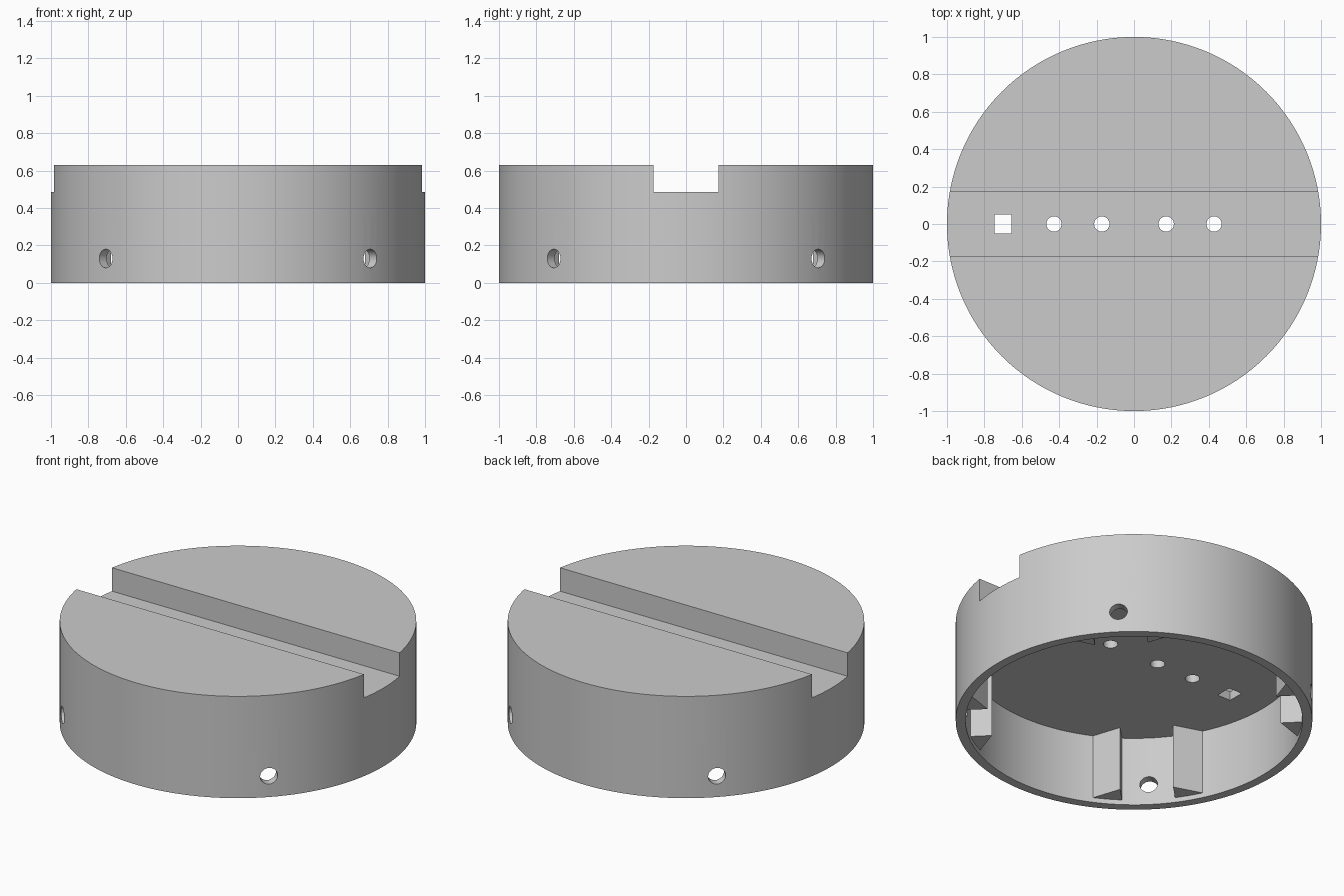
import bpy, bmesh, math
from mathutils import Matrix, Vector

default = bpy.data.objects.get("Cube")
if default:
    bpy.data.objects.remove(default, do_unlink=True)

HEIGHT, CEILING, SLOT_FLOOR = 0.63, 0.43, 0.485
INNER_R, SLOT_HALF = 0.945, 0.174

grey = bpy.data.materials.new("plain grey")
grey.use_nodes = True
grey.diffuse_color = (0.6, 0.6, 0.6, 1)
grey.node_tree.nodes["Principled BSDF"].inputs["Base Color"].default_value = grey.diffuse_color


def to_object(name, bm):
    bmesh.ops.recalc_face_normals(bm, faces=bm.faces)
    mesh = bpy.data.meshes.new(name)
    bm.to_mesh(mesh)
    bm.free()
    mesh.materials.append(grey)
    obj = bpy.data.objects.new(name, mesh)
    bpy.context.collection.objects.link(obj)
    return obj


def cylinder(name, radius, z0, z1, segments, place=Matrix()):
    bm = bmesh.new()
    mid = Matrix.Translation((0, 0, (z0 + z1) / 2))
    bmesh.ops.create_cone(bm, cap_ends=True, segments=segments, radius1=radius,
                          radius2=radius, depth=z1 - z0, matrix=place @ mid)
    return to_object(name, bm)


def box(name, center, size):
    bm = bmesh.new()
    bmesh.ops.create_cube(bm, size=1, matrix=Matrix.Translation(center) @ Matrix.Diagonal((*size, 1)))
    return to_object(name, bm)


def prism(name, outline, z0, z1, turn):
    bm = bmesh.new()
    face = bm.faces.new([bm.verts.new((x, y, z0)) for x, y in outline])
    top = bmesh.ops.extrude_face_region(bm, geom=[face])["geom"]
    bmesh.ops.translate(bm, vec=Vector((0, 0, z1 - z0)),
                        verts=[v for v in top if isinstance(v, bmesh.types.BMVert)])
    bmesh.ops.rotate(bm, verts=bm.verts, matrix=Matrix.Rotation(turn, 3, "Z"))
    return to_object(name, bm)


def activate(obj):
    bpy.ops.object.select_all(action="DESELECT")
    obj.select_set(True)
    bpy.context.view_layer.objects.active = obj


def cut(obj, cutter):
    activate(obj)
    mod = obj.modifiers.new("cut", "BOOLEAN")
    mod.operation = "DIFFERENCE"
    mod.solver = "EXACT"
    mod.object = cutter
    bpy.ops.object.modifier_apply(modifier=mod.name)
    bpy.data.objects.remove(cutter, do_unlink=True)


# Round housing, open below, with a straight slot across the top
housing = cylinder("housing", 1, 0, HEIGHT, 128)
cut(housing, cylinder("cavity", INNER_R, -0.2, CEILING, 128))
cut(housing, box("slot", (0, 0, SLOT_FLOOR + 0.25), (2.4, 2 * SLOT_HALF, 0.5)))

# Four round holes and one rectangular hole through the slot floor
for x in (-0.428, -0.172, 0.172, 0.428):
    cut(housing, cylinder("pin_hole", 0.041, 0.35, 0.55, 32, Matrix.Translation((x, 0, 0))))
cut(housing, box("square_hole", (-0.7, 0, 0.45), (0.09, 0.1, 0.2)))

# Screw holes through the wall, on both diagonals
for angle in (45, 135):
    place = (Matrix.Translation((0, 0, 0.13)) @ Matrix.Rotation(math.radians(angle), 4, "Z")
             @ Matrix.Rotation(math.pi / 2, 4, "Y"))
    cut(housing, cylinder("screw_hole", 0.05, -1.2, 1.2, 32, place))

activate(housing)
bpy.ops.object.shade_smooth_by_angle(angle=math.radians(30))

# Pair of wedge ribs inside the wall beside each screw hole
for i in range(4):
    for side in (-1, 1):
        outline = [(side * 0.149, 0.813), (side * 0.33, 0.904), (side * 0.149, 0.965)]
        prism("wedge_rib", outline, 0.03, CEILING + 0.02, math.radians(45 + 90 * i))
